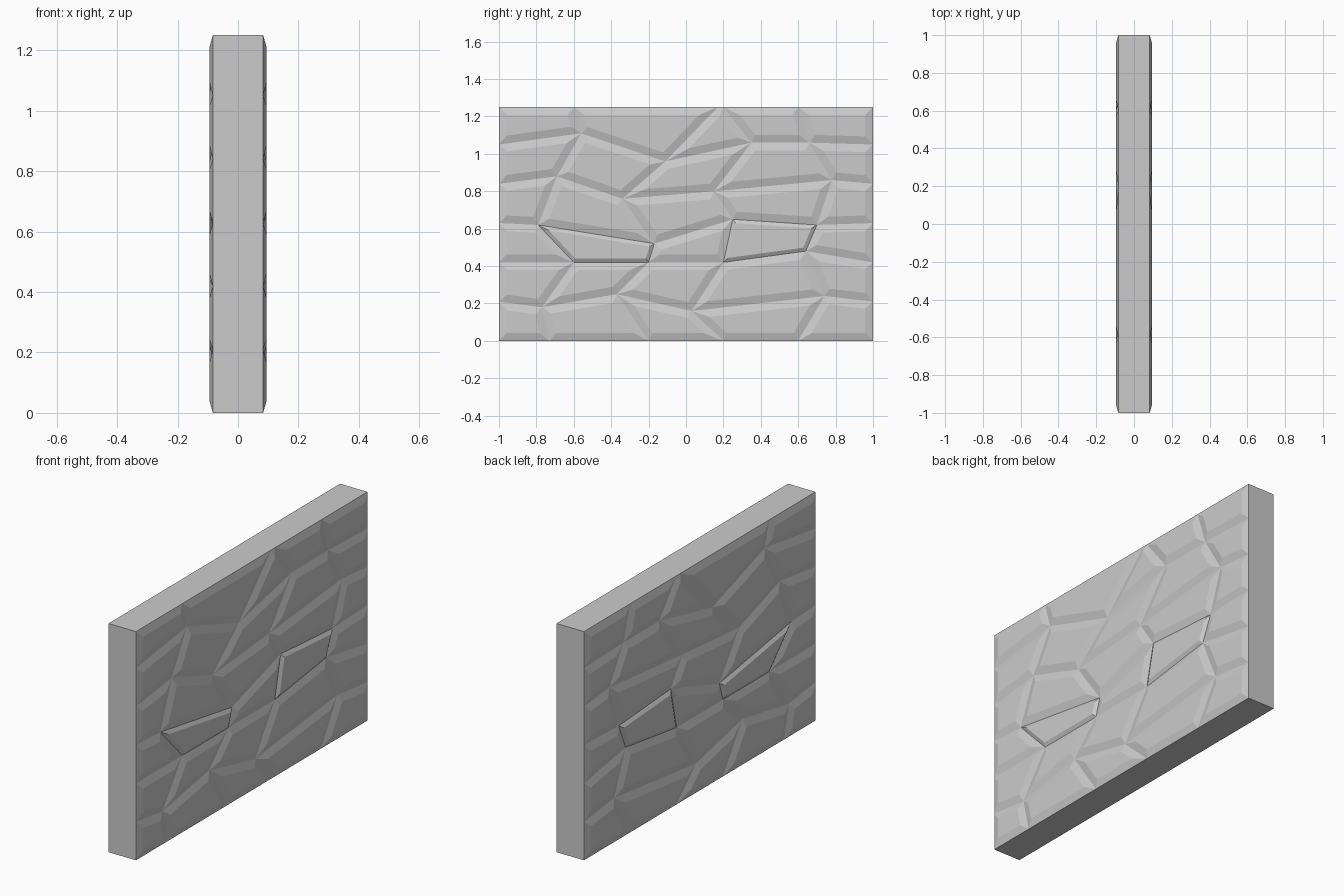
import bpy, bmesh

if "Cube" in bpy.data.objects:
    bpy.data.objects.remove(bpy.data.objects["Cube"])

CORE = 0.083      # half thickness at the mortar joints
RISE = 0.012      # how far the stones stand out
# Each course line: height and position of the joint corners (y, z)
COURSES = [
    [(-1, 0), (-.73, 0), (-.2, 0), (.2, 0), (.6, 0), (1, 0)],
    [(-1, .21), (-.77, .18), (-.37, .25), (.03, .16), (.74, .24), (1, .21)],
    [(-1, .42), (-.6, .42), (-.2, .42), (.2, .42), (.64, .48), (1, .42)],
    [(-1, .63), (-.79, .62), (-.17, .52), (.25, .65), (.70, .62), (1, .63)],
    [(-1, .84), (-.69, .88), (-.34, .76), (.15, .80), (.78, .86), (1, .84)],
    [(-1, 1.05), (-.56, 1.11), (-.11, .96), (.35, 1.06), (.66, 1.06), (1, 1.05)],
    [(-1, 1.25), (-.6, 1.25), (.17, 1.25), (.2, 1.25), (.6, 1.25), (1, 1.25)],
]
TIGHT = {(2, 1), (2, 3)}   # stones with a narrow, steep edge


def finish(bm, name):
    mesh = bpy.data.meshes.new(name)
    bm.to_mesh(mesh)
    bm.free()
    obj = bpy.data.objects.new(name, mesh)
    bpy.context.collection.objects.link(obj)
    return obj


# Whole wall: stone face grid at +x, chamfered, then mirrored with its rim
bm = bmesh.new()
grid = [[bm.verts.new((CORE, y, z)) for y, z in row] for row in COURSES]
wide, tight = [], []
for r in range(6):
    for c in range(5):
        f = bm.faces.new((grid[r][c], grid[r][c + 1], grid[r + 1][c + 1], grid[r + 1][c]))
        (tight if (r, c) in TIGHT else wide).append(f)

# Rim running back to the mid plane
rim = [e for e in bm.edges if len(e.link_faces) == 1]
ext = bmesh.ops.extrude_edge_only(bm, edges=rim)["geom"]
for v in ext:
    if isinstance(v, bmesh.types.BMVert):
        v.co.x = 0
bmesh.ops.recalc_face_normals(bm, faces=bm.faces)
if wide[0].normal.x < 0:
    bmesh.ops.reverse_faces(bm, faces=bm.faces)

# Raised stones with sloping edges
for faces, width in ((wide, .042), (tight, .02)):
    bmesh.ops.inset_individual(bm, faces=faces, thickness=width, use_even_offset=True)
    for f in faces:
        for v in f.verts:
            v.co.x = CORE + RISE

wall = finish(bm, "stone_wall")
mirror = wall.modifiers.new("other_side", "MIRROR")
mirror.use_axis[0] = True
mirror.use_clip = True
